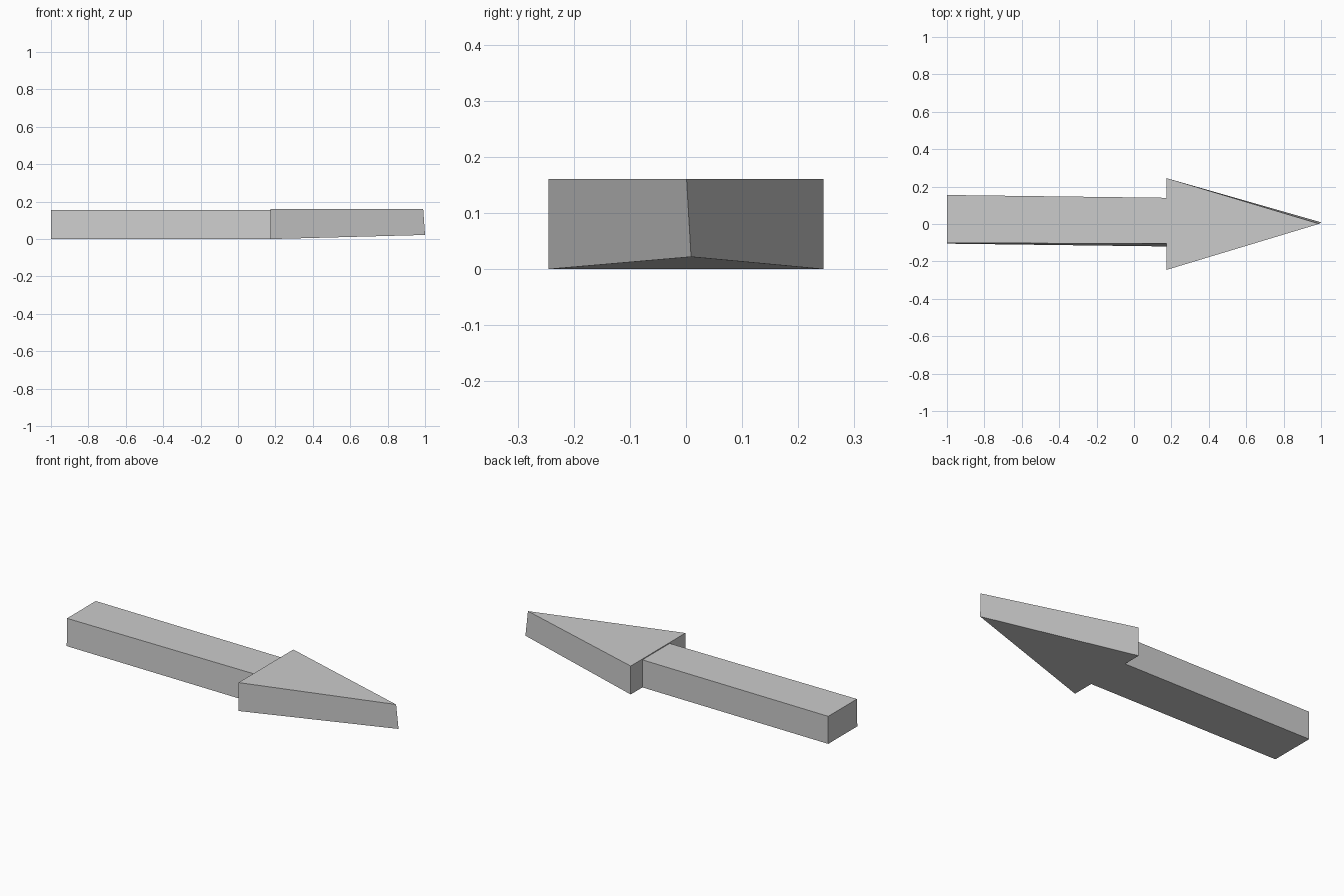
import bpy
import bmesh

cube = bpy.data.objects.get("Cube")
if cube:
    bpy.data.objects.remove(cube, do_unlink=True)

grey = bpy.data.materials.new("light_grey")
grey.use_nodes = True
grey.diffuse_color = (0.6, 0.6, 0.6, 1)
grey.node_tree.nodes["Principled BSDF"].inputs["Base Color"].default_value = (0.6, 0.6, 0.6, 1)


def add_prism(name, bottom, top):
    """Close a solid between two outlines with matching corners."""
    bm = bmesh.new()
    low = [bm.verts.new(p) for p in bottom]
    high = [bm.verts.new(p) for p in top]
    bm.faces.new(low[::-1])
    bm.faces.new(high)
    for i in range(len(low)):
        j = (i + 1) % len(low)
        bm.faces.new((low[i], low[j], high[j], high[i]))
    bmesh.ops.recalc_face_normals(bm, faces=bm.faces)
    mesh = bpy.data.meshes.new(name)
    bm.to_mesh(mesh)
    bm.free()
    mesh.materials.append(grey)
    obj = bpy.data.objects.new(name, mesh)
    bpy.context.collection.objects.link(obj)
    return obj


joint = 0.175

# Shaft: a slightly tapered, slightly twisted bar
shaft = add_prism(
    "arrow_shaft",
    [(-1, -0.105, 0), (joint, -0.12, 0), (joint, 0.14, 0), (-1, 0.155, 0)],
    [(-1, -0.102, 0.156), (joint, -0.104, 0.156), (joint, 0.14, 0.156), (-1, 0.155, 0.156)])

# Head: a triangular wedge whose lower tip is raised
head = add_prism(
    "arrow_head",
    [(joint, -0.245, 0), (1, 0.009, 0.022), (joint, 0.245, 0)],
    [(joint, -0.245, 0.161), (0.99, 0.001, 0.161), (joint, 0.245, 0.161)])

# Soft shading only across the shallow twists
for obj in (shaft, head):
    bpy.ops.object.select_all(action='DESELECT')
    obj.select_set(True)
    bpy.context.view_layer.objects.active = obj
    bpy.ops.object.shade_smooth_by_angle(angle=0.5)
